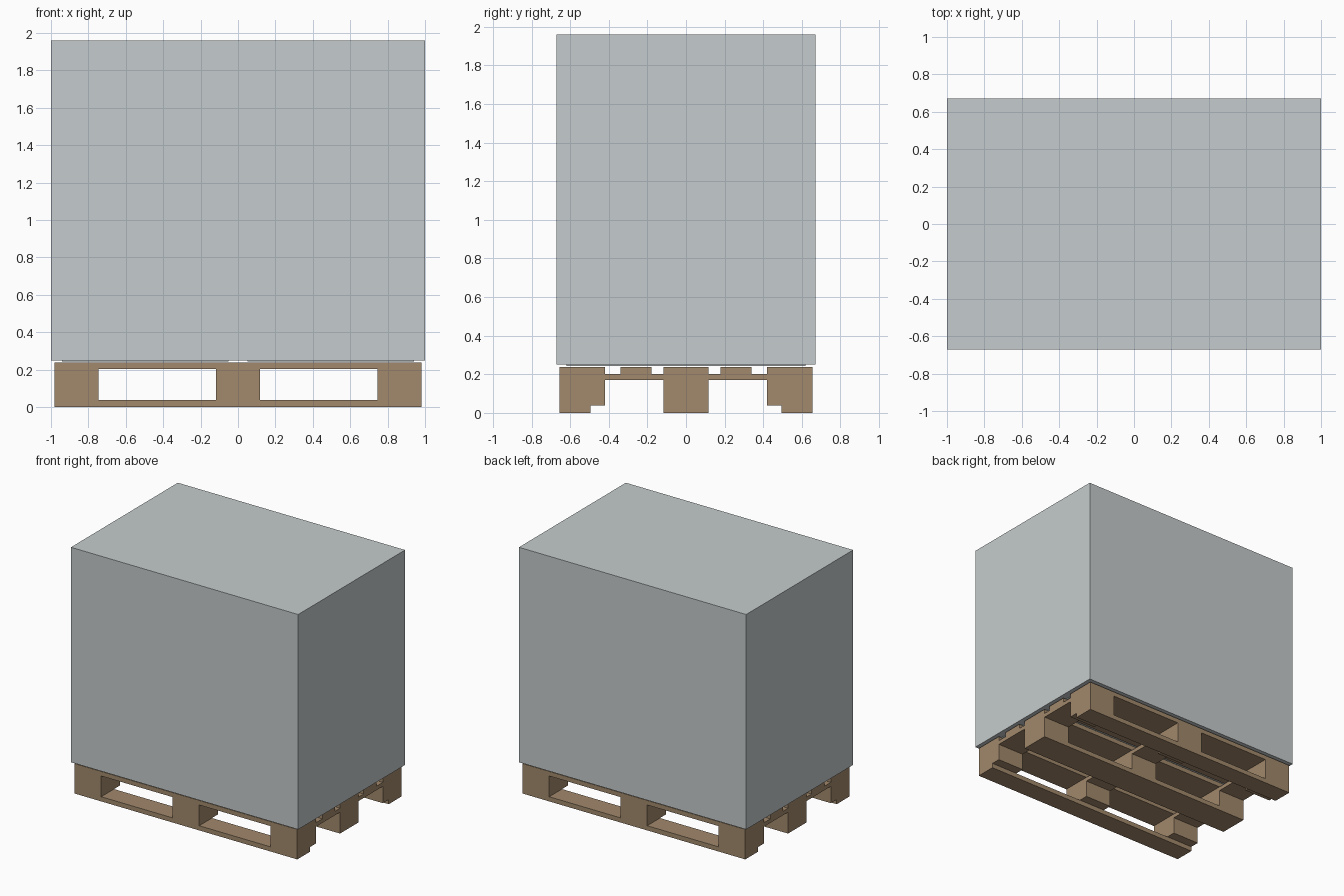
import bpy, bmesh
from mathutils import Vector

if "Cube" in bpy.data.objects:
    bpy.data.objects.remove(bpy.data.objects["Cube"])


def material(name, color):
    m = bpy.data.materials.new(name)
    m.diffuse_color = (*color, 1.0)
    m.use_nodes = True
    m.node_tree.nodes["Principled BSDF"].inputs["Base Color"].default_value = m.diffuse_color
    return m


wood = material("wood", (0.36, 0.25, 0.15))
wrap = material("pale_grey", (0.56, 0.60, 0.61))


def box(name, xs, ys, zs, mat):
    lo, hi = Vector((xs[0], ys[0], zs[0])), Vector((xs[1], ys[1], zs[1]))
    bm = bmesh.new()
    bmesh.ops.create_cube(bm, size=1.0)
    for v in bm.verts:
        v.co = Vector(((hi[i] + lo[i]) / 2 + v.co[i] * (hi[i] - lo[i]) for i in range(3)))
    me = bpy.data.meshes.new(name)
    bm.to_mesh(me)
    bm.free()
    me.materials.append(mat)
    ob = bpy.data.objects.new(name, me)
    bpy.context.collection.objects.link(ob)
    return ob


full_x = (-0.98, 0.98)
full_y = (-0.655, 0.655)
columns = [(-0.98, -0.745), (-0.117, 0.117), (0.745, 0.98)]
rows = [(-0.655, -0.42), (-0.117, 0.117), (0.42, 0.655)]

# Top deck boards, running along x
for i, ys in enumerate(rows + [(-0.34, -0.178), (0.178, 0.34)]):
    box(f"deck_board_{i + 1}", full_x, ys, (0.202, 0.238), wood)

# Cross boards under the deck, running along y
for i, xs in enumerate(columns):
    box(f"cross_board_{i + 1}", xs, full_y, (0.17, 0.202), wood)

# Nine spacer blocks
for i, xs in enumerate(columns):
    for j, ys in enumerate(rows):
        box(f"block_{i + 1}_{j + 1}", xs, ys, (0.037, 0.17), wood)

# Bottom runners, the outer two narrower than the blocks
for i, ys in enumerate([(-0.655, -0.495), (-0.117, 0.117), (0.495, 0.655)]):
    box(f"bottom_board_{i + 1}", full_x, ys, (0.0, 0.037), wood)

# Load on top
box("cargo_box", (-1.0, 1.0), (-0.672, 0.672), (0.25, 1.96), wrap)

# Thin pads just under the load
for side, xs in (("left", (-0.94, -0.05)), ("right", (0.05, 0.94))):
    box(f"load_pad_{side}", xs, (-0.62, 0.62), (0.244, 0.25), wrap)
